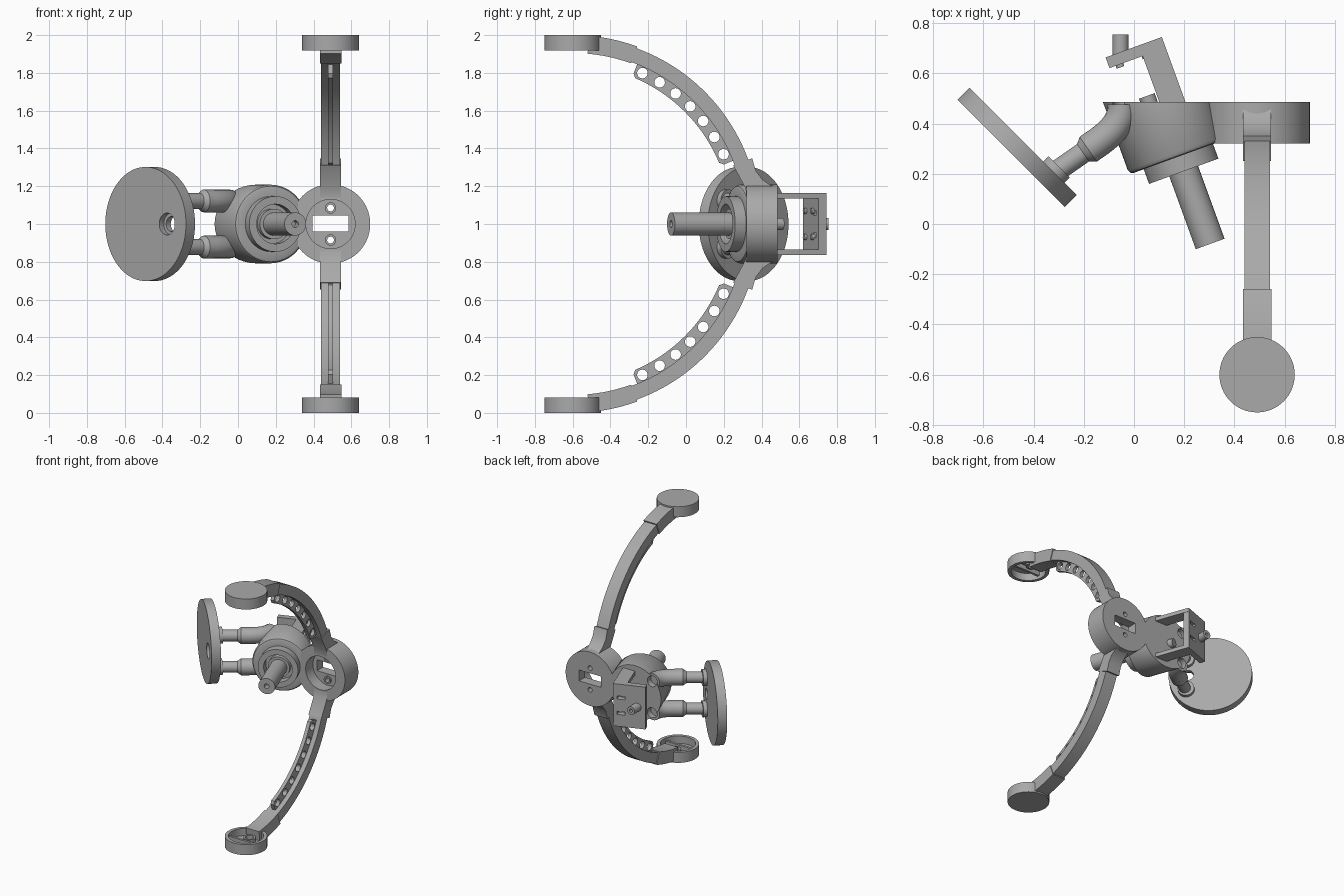
import bpy, bmesh, math
from mathutils import Vector, Matrix

cube = bpy.data.objects.get("Cube")
if cube:
    bpy.data.objects.remove(cube, do_unlink=True)

grey = bpy.data.materials.new("plain grey")
grey.use_nodes = True
colour = (0.4, 0.4, 0.4, 1)
grey.diffuse_color = colour
grey.node_tree.nodes["Principled BSDF"].inputs["Base Color"].default_value = colour
parts = []


def finish(name, bm):
    bmesh.ops.recalc_face_normals(bm, faces=bm.faces[:])
    mesh = bpy.data.meshes.new(name)
    bm.to_mesh(mesh)
    bm.free()
    mesh.materials.append(grey)
    ob = bpy.data.objects.new(name, mesh)
    bpy.context.collection.objects.link(ob)
    parts.append(ob)
    return ob


def lathe(name, origin, axis, profile, segs=64, cut=None):
    """Turn a (radius, distance) profile about an axis."""
    bm = bmesh.new()
    origin, d = Vector(origin), Vector(axis).normalized()
    u = d.cross(Vector((0, 0, 1)) if abs(d.z) < 0.9 else Vector((1, 0, 0))).normalized()
    v = d.cross(u)
    rings = []
    for r, t in profile:
        c = origin + d * t
        n = segs if r else 1
        turns = [i * math.tau / segs for i in range(n)]
        rings.append([bm.verts.new(c + u * r * math.cos(a) + v * r * math.sin(a)) for a in turns])
    for p, q in zip(rings, rings[1:]):
        for i in range(segs):
            j = (i + 1) % segs
            loop = [p[i % len(p)], p[j % len(p)], q[j % len(q)], q[i % len(q)]]
            bm.faces.new(list(dict.fromkeys(loop)))
    if cut is not None:
        res = bmesh.ops.bisect_plane(bm, geom=bm.verts[:] + bm.edges[:] + bm.faces[:],
                                     plane_co=(0, cut, 0), plane_no=(0, 1, 0), clear_outer=True)
        edges = [e for e in res["geom_cut"] if isinstance(e, bmesh.types.BMEdge)]
        bmesh.ops.contextual_create(bm, geom=edges)
    return finish(name, bm)


def rod(name, origin, axis, r, length, segs=48):
    return lathe(name, origin, axis, [(0, 0), (r, 0), (r, length), (0, length)], segs)


def box(name, centre, size, yaw=0):
    bm = bmesh.new()
    m = Matrix.Translation(centre) @ Matrix.Rotation(yaw, 4, "Z") @ Matrix.Diagonal((*size, 1))
    bmesh.ops.create_cube(bm, size=1, matrix=m)
    return finish(name, bm)


def slab(name, outline, x, half):
    """Extrude a (y, z) outline sideways."""
    bm = bmesh.new()
    a, b = [[bm.verts.new((x + s * half, y, z)) for y, z in outline] for s in (-1, 1)]
    bm.faces.new(a)
    bm.faces.new(b)
    for i in range(len(a)):
        bm.faces.new((a[i - 1], a[i], b[i], b[i - 1]))
    return finish(name, bm)


def carve(ob, cutters):
    for c in cutters:
        mod = ob.modifiers.new("cut", "BOOLEAN")
        mod.operation, mod.solver, mod.object = "DIFFERENCE", "EXACT", c
        bpy.context.view_layer.objects.active = ob
        bpy.ops.object.modifier_apply(modifier=mod.name)
    for c in cutters:
        parts.remove(c)
        bpy.data.objects.remove(c, do_unlink=True)


ARM_X, ARC_Y = 0.49, -0.6
TILT = math.radians(20)
BACK = Vector((-math.sin(TILT), math.cos(TILT), 0))


def arc_point(r, deg, s):
    a = math.radians(deg)
    return ARC_Y + r * math.sin(a), 1 + s * r * math.cos(a)


def arc_band(name, r0, r1, a0, a1, half, s, steps=24, trim=0):
    outer = [arc_point(r1, a0 + (a1 - a0) * i / steps, s) for i in range(steps + 1)]
    b0, b1 = a0 + trim, a1 - trim
    inner = [arc_point(r0, b1 + (b0 - b1) * i / steps, s) for i in range(steps + 1)]
    if trim:
        inner = [arc_point(r0 + 0.02, a1, s)] + inner + [arc_point(r0 + 0.02, a0, s)]
    return slab(name, outer + inner, ARM_X, half)


# Round hub with servo pocket, slot and screw holes
hub = rod("hub", (ARM_X, 0.32, 1), (0, 1, 0), 0.21, 0.165, 96)
carve(hub, [rod("pocket", (ARM_X, 0.3, 1), (0, 1, 0), 0.13, 0.11),
            box("slot", (ARM_X, 0.45, 1.002), (0.19, 0.2, 0.085))]
      + [rod("screw_hole", (ARM_X, 0.35, 1 + s * 0.085), (0, 1, 0), 0.018, 0.2, 24) for s in (-1, 1)])
for s in (-1, 1):
    lathe("screw_boss", (ARM_X, 0.4, 1 + s * 0.085), (0, 1, 0),
          [(0.018, 0), (0.03, 0), (0.03, 0.03), (0.018, 0.03), (0.018, 0)], 24)

# Two curved arms, each with sleeves, a drilled rib and an end pad
for s, side in ((1, "upper"), (-1, "lower")):
    arc_band(side + "_arm", 0.912, 0.99, 15, 72, 0.051, s)
    rib = arc_band(side + "_arm_rib", 0.84, 0.925, 22, 68.5, 0.014, s, trim=1.2)
    holes = []
    for i in range(7):
        y, z = arc_point(0.88, 24.8 + i * 6.73, s)
        holes.append(rod("rib_hole", (ARM_X - 0.1, y, z), (1, 0, 0), 0.028, 0.2, 24))
    carve(rib, holes)
    arc_band(side + "_outer_sleeve", 0.905, 1.0, 5, 20, 0.057, s, 6)
    root = [(0.25, 0.31), (0.35, 0.348), (0.37, 0.28), (0.405, 0.235), (0.44, 0.21),
            (0.485, 0.19), (0.485, 0.14), (0.32, 0.14), (0.315, 0.19)]
    slab(side + "_root_sleeve", [(y, 1 + s * z) for y, z in root], ARM_X, 0.056)
    lathe(side + "_pad", (ARM_X, ARC_Y, 1 + s), (0, 0, -s),
          [(0, 0), (0.15, 0), (0.15, 0.082), (0.125, 0.082), (0.125, 0.025), (0, 0.025)])
    box(side + "_pad_bar", (ARM_X, ARC_Y - 0.03, 1 + s * 0.96), (0.24, 0.018, 0.04))
    lathe(side + "_pad_boss", (ARM_X, ARC_Y + 0.04, 1 + s * 0.98), (0, 0, -s),
          [(0.03, 0), (0.045, 0), (0.045, 0.035), (0.03, 0.035), (0.03, 0)], 32)

# Tilted drum with open collar, flat at the back
nose = Vector((0.198, 0.21, 1))
drum = lathe("drum", nose, BACK,
             [(0, 0.06), (0.105, 0.06), (0.105, 0), (0.147, 0), (0.147, 0.062), (0.19, 0.062),
              (0.2, 0.066), (0.208, 0.08), (0.208, 0.6), (0, 0.6)], 96, cut=0.485)
carve(drum, [rod("pocket", (ARM_X, 0.25, 1), (0, 1, 0), 0.13, 0.16)]
      + [rod("leg_bore", (-0.045, 0.44, 1 + s * 0.122), (0, 1, 0), 0.04, 0.1) for s in (-1, 1)])

# Spindle through the collar, with a drilled tip
tip = nose - BACK * 0.308
lathe("spindle", tip, BACK, [(0, 0.05), (0.018, 0.05), (0.018, 0), (0.061, 0), (0.061, 0.42), (0, 0.42)])
lathe("spindle_ring", nose + BACK * 0.02, BACK, [(0, 0), (0.08, 0), (0.08, 0.06), (0, 0.06)])
rod("spindle_stub", (0.08, 0.43, 1), BACK, 0.033, 0.085)

# Tilted round plate with a stepped hole
face = Vector((1, 1, 0)).normalized()
along = Vector((1, -1, 0)).normalized()
plate_mid = Vector((-0.465, 0.305, 1))
plate = rod("round_plate", plate_mid - face * 0.034, face, 0.302, 0.068, 96)
hole = plate_mid + along * 0.16
carve(plate, [rod("hole", hole - face * 0.1, face, 0.04, 0.2),
              rod("nut_recess", hole - face * 0.1, face, 0.058, 0.1)])

# Pair of bent legs joining plate and drum
for s, side in ((1, "upper"), (-1, "lower")):
    z = 1 + s * 0.122
    start = Vector((-0.33, 0.195, z))
    direction = Vector((0.82, 0.57, 0))
    lathe(side + "_leg", start, direction,
          [(0, 0), (0.042, 0), (0.042, 0.155), (0.06, 0.18), (0.06, 0.24), (0, 0.24)], 40)
    rod(side + "_leg_flange", start, face, 0.06, 0.045, 40)
    curve = bpy.data.curves.new(side + "_leg_elbow", "CURVE")
    curve.dimensions = "3D"
    curve.bevel_depth, curve.bevel_resolution, curve.use_fill_caps = 0.06, 8, True
    spline = curve.splines.new("BEZIER")
    spline.bezier_points.add(1)
    ends = [((-0.15, 0.32), (0.075, 0.052)), ((-0.045, 0.475), (0, 0.06))]
    for p, ((x, y), (dx, dy)) in zip(spline.bezier_points, ends):
        p.co = (x, y, z)
        p.handle_left, p.handle_right = (x - dx, y - dy, z), (x + dx, y + dy, z)
    elbow = bpy.data.objects.new(side + "_leg_elbow", curve)
    bpy.context.collection.objects.link(elbow)
    curve.materials.append(grey)
    bpy.ops.object.select_all(action="DESELECT")
    elbow.select_set(True)
    bpy.context.view_layer.objects.active = elbow
    bpy.ops.object.convert(target="MESH")
    elbow = bpy.context.view_layer.objects.active
    carve(elbow, [rod("bore", (-0.045, 0.44, z), (0, 1, 0), 0.04, 0.1)])
    parts.append(elbow)

# Rear bracket: two rails, end plate, motor block, screws and knob
for s, side in ((1, "upper"), (-1, "lower")):
    box(side + "_rail", (0.119, 0.579, 1 + s * 0.15), (0.098, 0.315, 0.03), TILT)
across = Vector((math.cos(TILT), math.sin(TILT), 0))
end_mid = Vector((0.005, 0.682, 1))
end_plate = box("end_plate", end_mid, (0.235, 0.045, 0.33), TILT)
carve(end_plate, [box("slot", end_mid + across * 0.06 + Vector((0, 0, h)), (0.06, 0.2, 0.025), TILT)
                  for h in (-0.06, 0.06)])
for h in (-0.07, 0.07):
    for w in (-0.075, 0.035):
        rod("plate_screw", end_mid + across * w - BACK * 0.015 + Vector((0, 0, h)), -BACK, 0.016, 0.02, 16)
lathe("knob", (-0.053, 0.755, 1), (0, -1, 0),
      [(0, 0.03), (0.012, 0.03), (0.012, 0), (0.032, 0), (0.032, 0.1), (0, 0.1)], 32)

# Smooth the round surfaces, keep the edges crisp
bpy.ops.object.select_all(action="DESELECT")
for ob in parts:
    ob.select_set(True)
bpy.context.view_layer.objects.active = parts[0]
bpy.ops.object.shade_smooth_by_angle(angle=math.radians(30))
